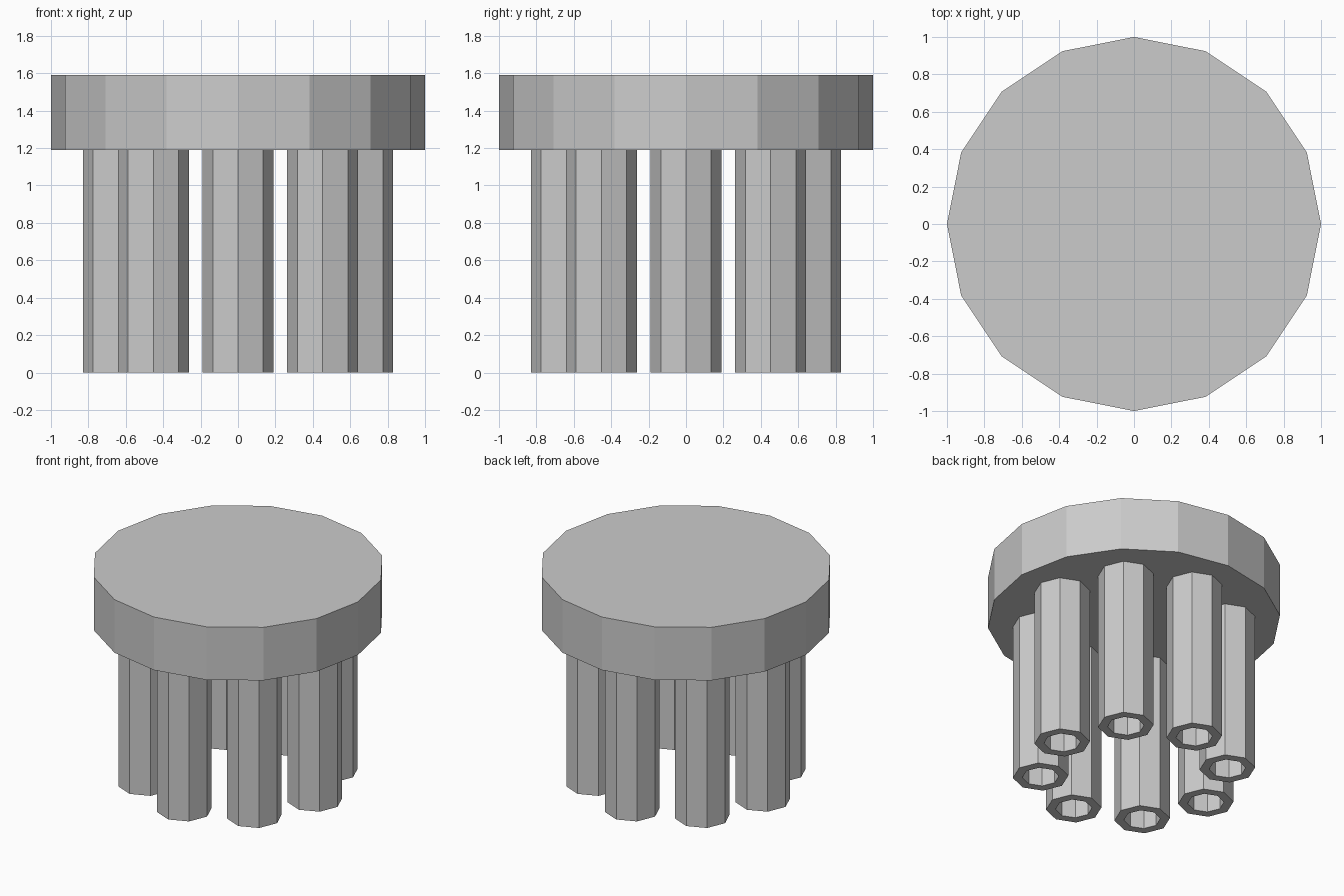
import bpy, bmesh
from math import cos, sin, tau

if "Cube" in bpy.data.objects:
    bpy.data.objects.remove(bpy.data.objects["Cube"])

DISC_BOTTOM, DISC_TOP = 1.19, 1.59
RING_RADIUS, OUTER, INNER = 0.64, 0.19, 0.125


def add_object(name, bm, location=(0, 0, 0)):
    bmesh.ops.recalc_face_normals(bm, faces=bm.faces)
    mesh = bpy.data.meshes.new(name)
    bm.to_mesh(mesh)
    bm.free()
    obj = bpy.data.objects.new(name, mesh)
    obj.location = location
    bpy.context.collection.objects.link(obj)
    return obj


def ring(bm, radius, z, sides):
    return [bm.verts.new((radius * cos(tau * i / sides), radius * sin(tau * i / sides), z))
            for i in range(sides)]


def bridge(bm, a, b):
    n = len(a)
    for i in range(n):
        j = (i + 1) % n
        bm.faces.new((a[i], a[j], b[j], b[i]))


# Sixteen-sided solid disc
bm = bmesh.new()
low, high = ring(bm, 1, DISC_BOTTOM, 16), ring(bm, 1, DISC_TOP, 16)
bridge(bm, low, high)
bm.faces.new(low)
bm.faces.new(high)
add_object("top_disc", bm)

# Eight hollow octagonal tubes in a circle
for k in range(8):
    bm = bmesh.new()
    loops = [ring(bm, r, z, 8) for r, z in
             ((OUTER, 0), (OUTER, DISC_BOTTOM), (INNER, DISC_BOTTOM), (INNER, 0))]
    for i in range(4):
        bridge(bm, loops[i], loops[(i + 1) % 4])
    a = tau * k / 8
    add_object(f"tube_leg_{k + 1}", bm, (RING_RADIUS * cos(a), RING_RADIUS * sin(a), 0))
